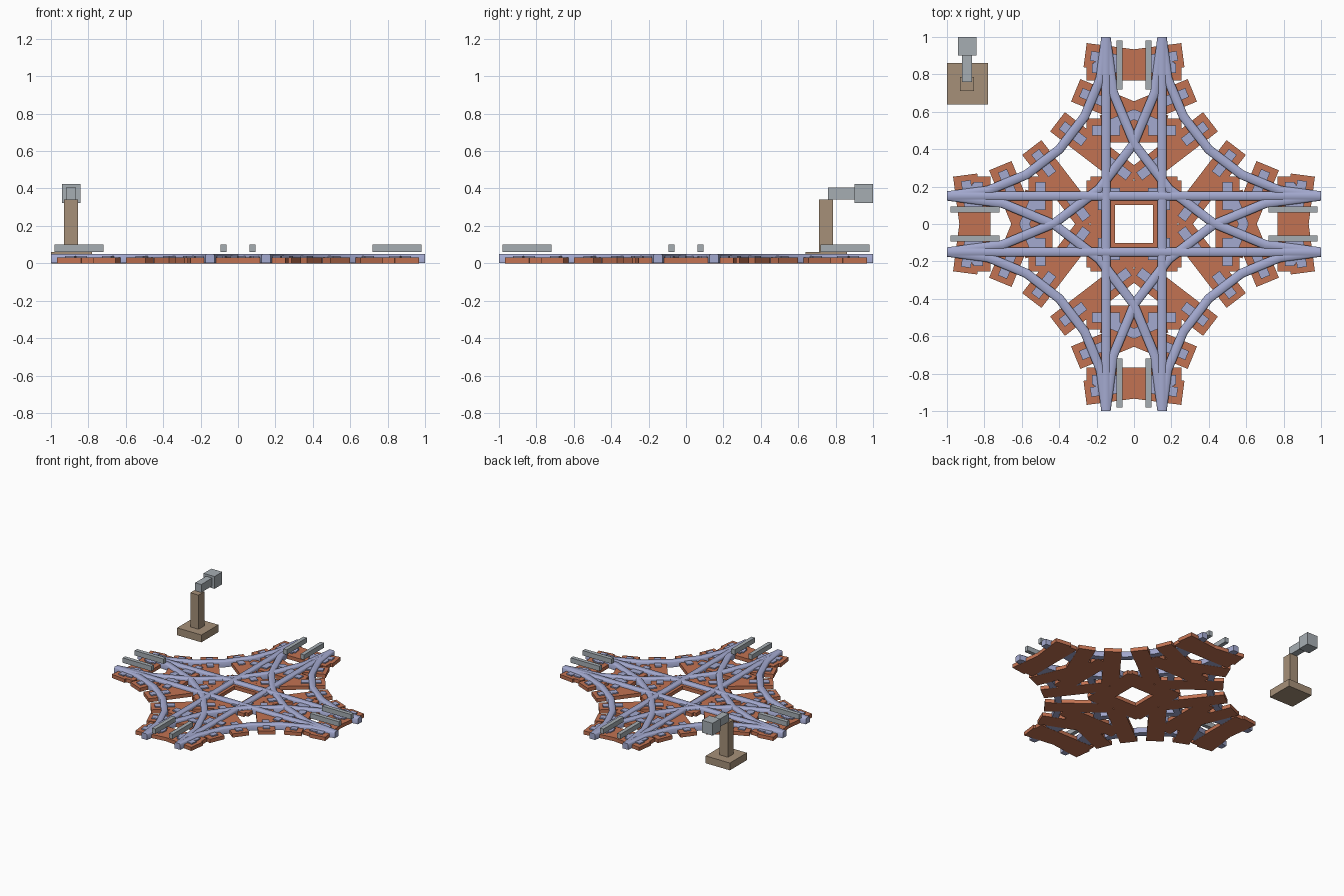
import bpy, bmesh, math
from mathutils import Matrix, Vector

if "Cube" in bpy.data.objects:
    bpy.data.objects.remove(bpy.data.objects["Cube"])


def material(name, col):
    m = bpy.data.materials.new(name)
    m.diffuse_color = (*col, 1)
    m.use_nodes = True
    m.node_tree.nodes["Principled BSDF"].inputs["Base Color"].default_value = m.diffuse_color
    return m


RAIL = material("lilac steel", (0.37, 0.40, 0.63))
TIE = material("orange wood", (0.54, 0.17, 0.085))
GREY = material("grey metal", (0.38, 0.42, 0.45))
BROWN = material("brown post", (0.38, 0.28, 0.19))


def finish(bm, name, mat, smooth=False):
    bmesh.ops.recalc_face_normals(bm, faces=bm.faces[:])
    me = bpy.data.meshes.new(name)
    for f in bm.faces:
        f.smooth = smooth
    bm.to_mesh(me)
    bm.free()
    me.materials.append(mat)
    ob = bpy.data.objects.new(name, me)
    bpy.context.collection.objects.link(ob)
    return ob


def add_box(bm, lo, hi, frame=Matrix()):
    lo, hi = Vector(lo), Vector(hi)
    size = Matrix.Diagonal((*(hi - lo), 1))
    bmesh.ops.create_cube(bm, size=1, matrix=frame @ Matrix.Translation((lo + hi) / 2) @ size)


def box(name, lo, hi, mat):
    bm = bmesh.new()
    add_box(bm, lo, hi)
    return finish(bm, name, mat)


# Rail section: (sideways offset, height)
SECTION = [(-0.025, 0.001), (0.025, 0.001), (0.025, 0.042), (0.018, 0.05),
           (-0.018, 0.05), (-0.025, 0.042)]


def sweep(name, stations):
    """Sweep the rail section along (point, sideways direction) stations."""
    bm = bmesh.new()
    rings = [[bm.verts.new((p[0] + s[0] * o, p[1] + s[1] * o, z)) for o, z in SECTION]
             for p, s in stations]
    n = len(SECTION)
    for a, b in zip(rings, rings[1:]):
        for i in range(n):
            j = (i + 1) % n
            bm.faces.new((a[i], a[j], b[j], b[i]))
    bm.faces.new(rings[0])
    bm.faces.new(rings[-1][::-1])
    bm.normal_update()
    ob = finish(bm, name, RAIL, True)
    # keep the square rail ends and the underside crisp
    for f in ob.data.polygons:
        if len(f.vertices) > 4 or f.normal.z < -0.9:
            f.use_smooth = False


def sleepers(name, frames):
    """One tie and two rail plates in every frame (local x runs across the track)."""
    ties, plates = bmesh.new(), bmesh.new()
    for fr in frames:
        add_box(ties, (-0.255, -0.065, 0), (0.255, 0.065, 0.03), fr)
        for s in (-0.15, 0.15):
            add_box(plates, (s - 0.075, -0.026, 0.02), (s + 0.075, 0.026, 0.039), fr)
    finish(ties, name + "_ties", TIE)
    finish(plates, name + "_rail_plates", RAIL)


# Straight tracks
for d in (-0.15, 0.15):
    sweep("straight_rail_x", [((-1, d), (0, 1)), ((1, d), (0, 1))])
    sweep("straight_rail_y", [((d, -1), (1, 0)), ((d, 1), (1, 0))])
spots = [(2 * k - 5) / 6 for k in range(6)]
sleepers("track_y", [Matrix.Translation((0, t, 0)) for t in spots])
sleepers("track_x", [Matrix.Translation((t, 0, 0)) @ Matrix.Rotation(math.pi / 2, 4, 'Z')
                     for t in spots])

# Four quarter curves, centred on the corners
for q in range(4):
    start = math.pi / 2 * q
    cx, cy = [(1, 1), (-1, 1), (-1, -1), (1, -1)][q]
    start += math.pi
    for r in (0.85, 1.15):
        st = []
        for k in range(7):
            a = start + math.radians(15 * k)
            c, s = math.cos(a), math.sin(a)
            st.append(((cx + r * c, cy + r * s), (c, s)))
        sweep("curved_rail", st)
    frames = []
    for k in range(6):
        a = start + math.radians(7.5 + 15 * k)
        frames.append(Matrix.Translation((cx, cy, 0)) @ Matrix.Rotation(a, 4, 'Z')
                      @ Matrix.Translation((1, 0, 0)))
    sleepers("curve", frames)

# Guard rails at every track end
for e in (-1, 1):
    for s in (-0.078, 0.078):
        a, b = sorted((e * 0.72, e * 0.98))
        box("guard_rail_y", (s - 0.016, a, 0.06), (s + 0.016, b, 0.10), GREY)
        box("guard_rail_x", (a, s - 0.016, 0.06), (b, s + 0.016, 0.10), GREY)

# Switch stand
box("stand_base", (-1, 0.64, 0), (-0.78, 0.86, 0.06), BROWN)
box("stand_post", (-0.93, 0.71, 0.06), (-0.855, 0.785, 0.34), BROWN)
box("stand_arm", (-0.92, 0.76, 0.34), (-0.865, 0.90, 0.405), GREY)
box("stand_weight", (-0.942, 0.90, 0.322), (-0.843, 1.0, 0.423), GREY)
